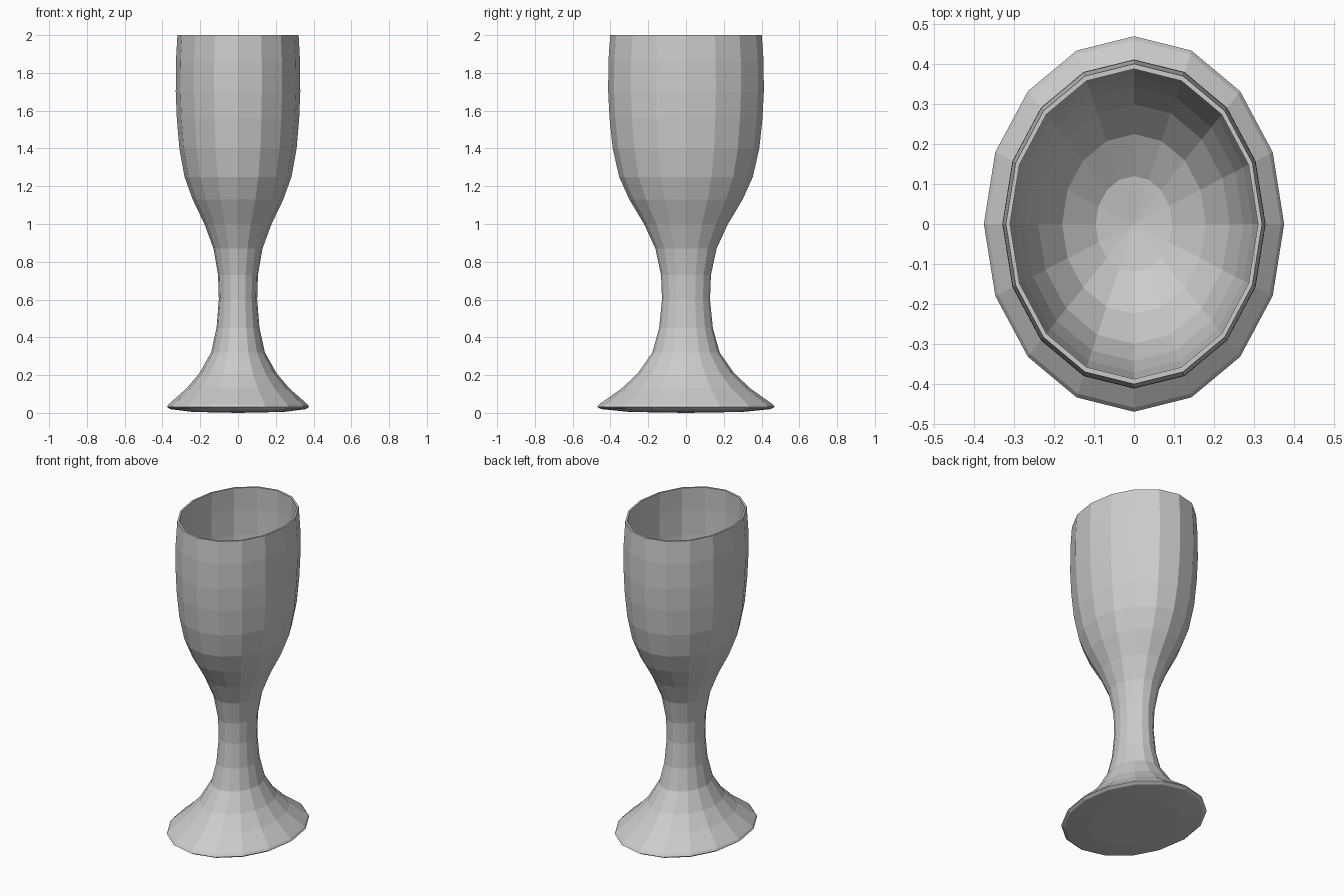
import bpy, bmesh
from math import tau
from mathutils import Vector

if "Cube" in bpy.data.objects:
    bpy.data.objects.remove(bpy.data.objects["Cube"])

SIDES = 16
X_SQUASH = 0.8   # the plan is an ellipse, deeper in y than in x

# Closed profiles as (radius along y, height)
foot = [(0, 0), (0.30, 0.005), (0.45, 0.02), (0.47, 0.032), (0.46, 0.045),
        (0.34, 0.13), (0.255, 0.21)]
stem = [(0.178, 0.32), (0.142, 0.45), (0.127, 0.6), (0.132, 0.73), (0.162, 0.87)]
bowl_outside = [(0.222, 1.0), (0.30, 1.13), (0.354, 1.25), (0.388, 1.4),
                (0.405, 1.56), (0.412, 1.7), (0.411, 1.86), (0.401, 2.0)]
bowl_inside = [(0.388, 2.0), (0.395, 1.86), (0.396, 1.7), (0.389, 1.56),
               (0.371, 1.4), (0.343, 1.28), (0.30, 1.18), (0.225, 1.09),
               (0.12, 1.03), (0, 1.01)]


def lathe(name, profile):
    """Spin a profile round z, then squash it to an ellipse."""
    bm = bmesh.new()
    verts = [bm.verts.new((0, r, z)) for r, z in profile]
    edges = [bm.edges.new(pair) for pair in zip(verts, verts[1:])]
    bmesh.ops.spin(bm, geom=verts + edges, cent=(0, 0, 0), axis=(0, 0, 1),
                   angle=tau, steps=SIDES, use_duplicate=False)
    bmesh.ops.remove_doubles(bm, verts=bm.verts, dist=0.0005)
    bmesh.ops.scale(bm, vec=Vector((X_SQUASH, 1, 1)), verts=bm.verts)
    bmesh.ops.recalc_face_normals(bm, faces=bm.faces)
    mesh = bpy.data.meshes.new(name)
    bm.to_mesh(mesh)
    bm.free()
    obj = bpy.data.objects.new(name, mesh)
    bpy.context.collection.objects.link(obj)
    return obj


# Goblet: foot, stem and hollow bowl in one continuous faceted surface
lathe("goblet", foot + stem + bowl_outside + bowl_inside)
